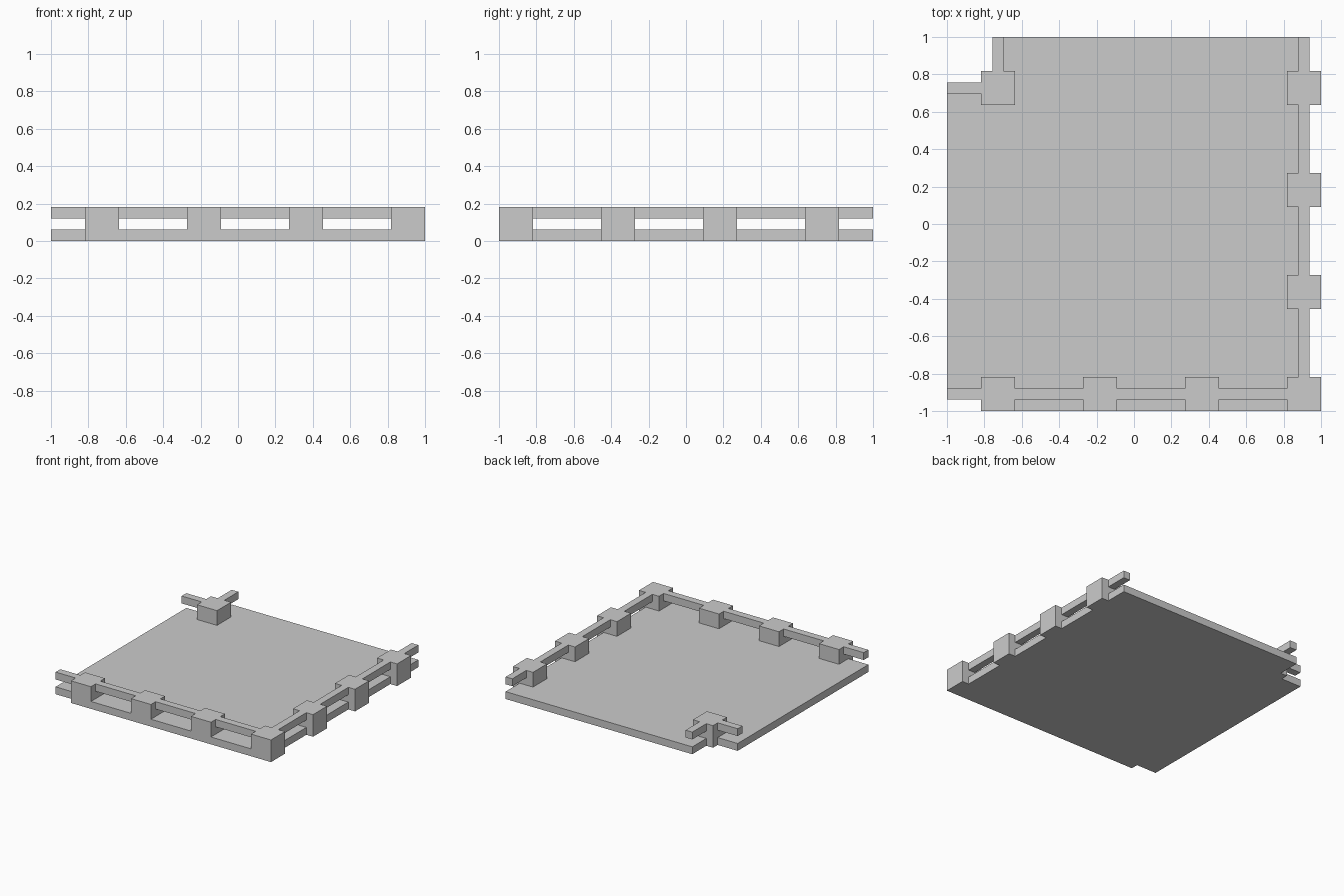
import bpy, bmesh

if "Cube" in bpy.data.objects:
    bpy.data.objects.remove(bpy.data.objects["Cube"])

U = 2 / 33          # the model sits on a 33 x 33 unit grid
HEIGHT = 3          # post height in units


def prism(name, outline, z0, z1):
    """Extrude a flat outline (grid units) from z0 to z1."""
    bm = bmesh.new()
    face = bm.faces.new([bm.verts.new((x * U - 1, y * U - 1, z0 * U)) for x, y in outline])
    top = bmesh.ops.extrude_face_region(bm, geom=[face])["geom"]
    bmesh.ops.translate(bm, vec=(0, 0, (z1 - z0) * U),
                        verts=[g for g in top if isinstance(g, bmesh.types.BMVert)])
    bmesh.ops.recalc_face_normals(bm, faces=bm.faces)
    mesh = bpy.data.meshes.new(name)
    bm.to_mesh(mesh)
    bm.free()
    obj = bpy.data.objects.new(name, mesh)
    bpy.context.collection.objects.link(obj)
    return obj


def box(name, x0, x1, y0, y1, z0, z1):
    return prism(name, [(x0, y0), (x1, y0), (x1, y1), (x0, y1)], z0, z1)


def post(name, x, y):
    return box(name, x, x + 3, y, y + 3, 0, HEIGHT)


# Floor slab, stepped at the front left and back left corners
prism("floor", [(3, 0), (32, 0), (32, 33), (4, 33), (4, 30), (3, 30),
                (3, 29), (0, 29), (0, 1), (3, 1)], 0, 1)

# Posts: front row, right row (sharing the corner post), back left corner
for x in (3, 12, 21, 30):
    post("front_post", x, 0)
for y in (9, 18, 27):
    post("right_post", 30, y)
post("back_left_post", 3, 27)

# Top rails spanning the gaps between posts
for x0, x1 in ((0, 3), (6, 12), (15, 21), (24, 30)):
    box("front_rail", x0, x1, 1, 2, 2, HEIGHT)
for y0, y1 in ((3, 9), (12, 18), (21, 27), (30, 33)):
    box("right_rail", 31, 32, y0, y1, 2, HEIGHT)

# Short rail stubs on the back left post
box("left_rail_stub", 0, 3, 28, 29, 2, HEIGHT)
box("back_rail_stub", 4, 5, 30, 33, 2, HEIGHT)
